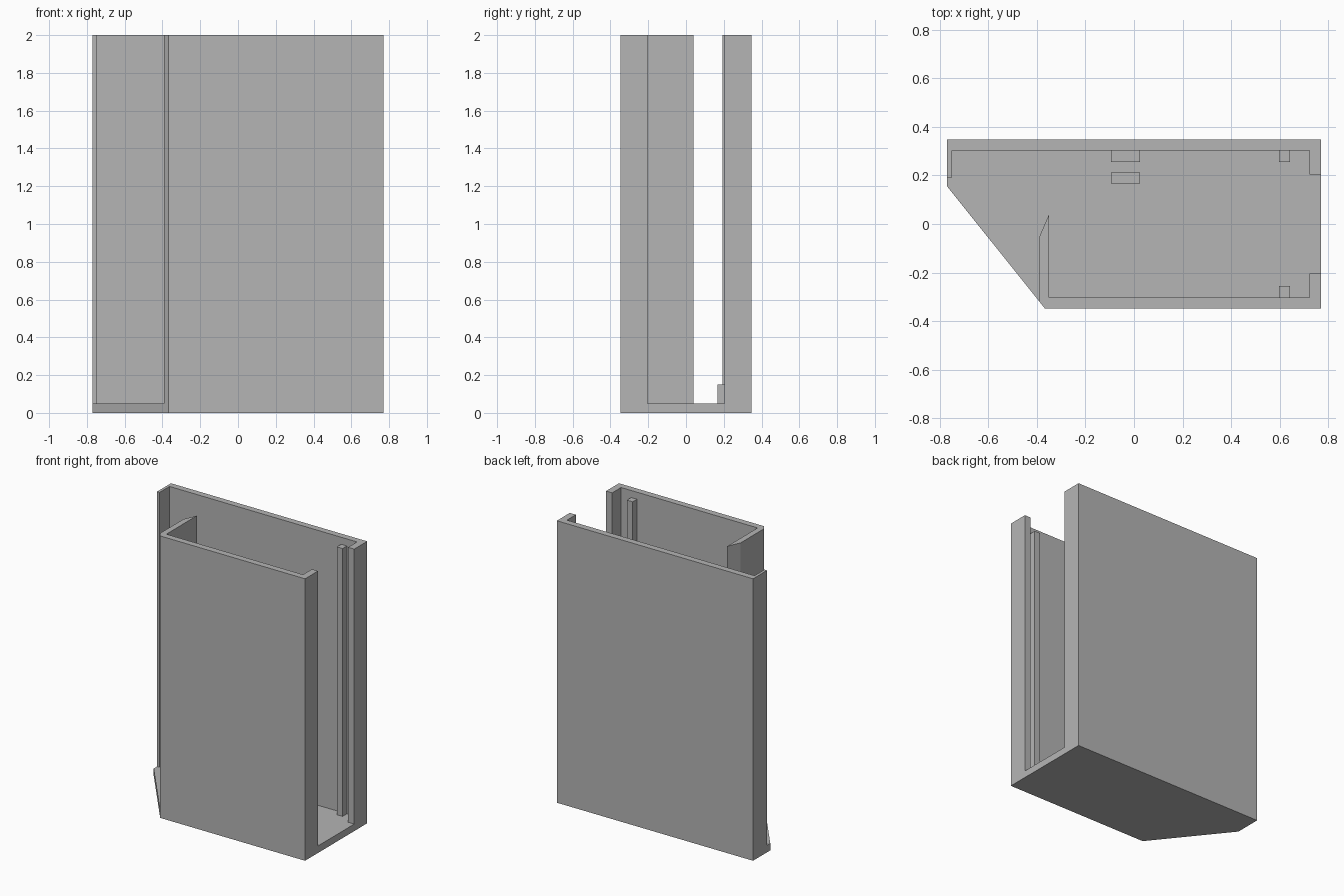
import bpy
import bmesh

cube = bpy.data.objects.get("Cube")
if cube:
    bpy.data.objects.remove(cube, do_unlink=True)

# One plain grey for the whole tray
grey = bpy.data.materials.new("grey")
grey.use_nodes = True
colour = (0.46, 0.46, 0.46, 1)
grey.diffuse_color = colour
grey.node_tree.nodes["Principled BSDF"].inputs["Base Color"].default_value = colour

FLOOR, TOP = 0.05, 2.0
X, Y = 0.77, 0.348      # outer half sizes
INNER = 0.303           # inner face of the long walls
LIP_X, LIP_Y = 0.722, 0.203


def prism(name, outline, z0, z1):
    """Extrude a plan outline between two heights."""
    bm = bmesh.new()
    face = bm.faces.new([bm.verts.new((x, y, z0)) for x, y in outline])
    result = bmesh.ops.extrude_face_region(bm, geom=[face])
    verts = [v for v in result["geom"] if isinstance(v, bmesh.types.BMVert)]
    bmesh.ops.translate(bm, verts=verts, vec=(0, 0, z1 - z0))
    bmesh.ops.recalc_face_normals(bm, faces=bm.faces)
    mesh = bpy.data.meshes.new(name)
    bm.to_mesh(mesh)
    bm.free()
    mesh.materials.append(grey)
    obj = bpy.data.objects.new(name, mesh)
    bpy.context.collection.objects.link(obj)
    return obj


def block(name, x0, x1, y0, y1, z0, z1):
    return prism(name, [(x0, y0), (x1, y0), (x1, y1), (x0, y1)], z0, z1)


# Floor with one corner cut off
prism("floor", [(-0.367, -Y), (X, -Y), (X, Y), (-X, Y), (-X, 0.155)], 0, FLOOR)

# Front wall with its right lip and the bevelled partition at the cut corner
prism("front_wall", [
    (-0.367, -Y), (X, -Y), (X, -LIP_Y), (LIP_X, -LIP_Y), (LIP_X, -INNER),
    (-0.35, -INNER), (-0.35, 0.04), (-0.391, -0.055), (-0.391, -0.318),
], FLOOR, TOP)

# Back wall with a lip at each end
prism("back_wall", [
    (X, Y), (-X, Y), (-X, 0.192), (-0.75, 0.192), (-0.75, INNER),
    (LIP_X, INNER), (LIP_X, LIP_Y), (X, LIP_Y),
], FLOOR, TOP)

# Guide rails inside the slot
for name, side in (("front_rail", -1), ("back_rail", 1)):
    y0, y1 = sorted((side * 0.255, side * INNER))
    block(name, 0.597, 0.642, y0, y1, FLOOR, 1.95)

# Small clip on the floor: two uprights with a gap
block("clip_front", -0.095, 0.025, 0.167, 0.212, FLOOR, 0.15)
block("clip_back", -0.095, 0.025, 0.255, INNER, FLOOR, 0.15)
